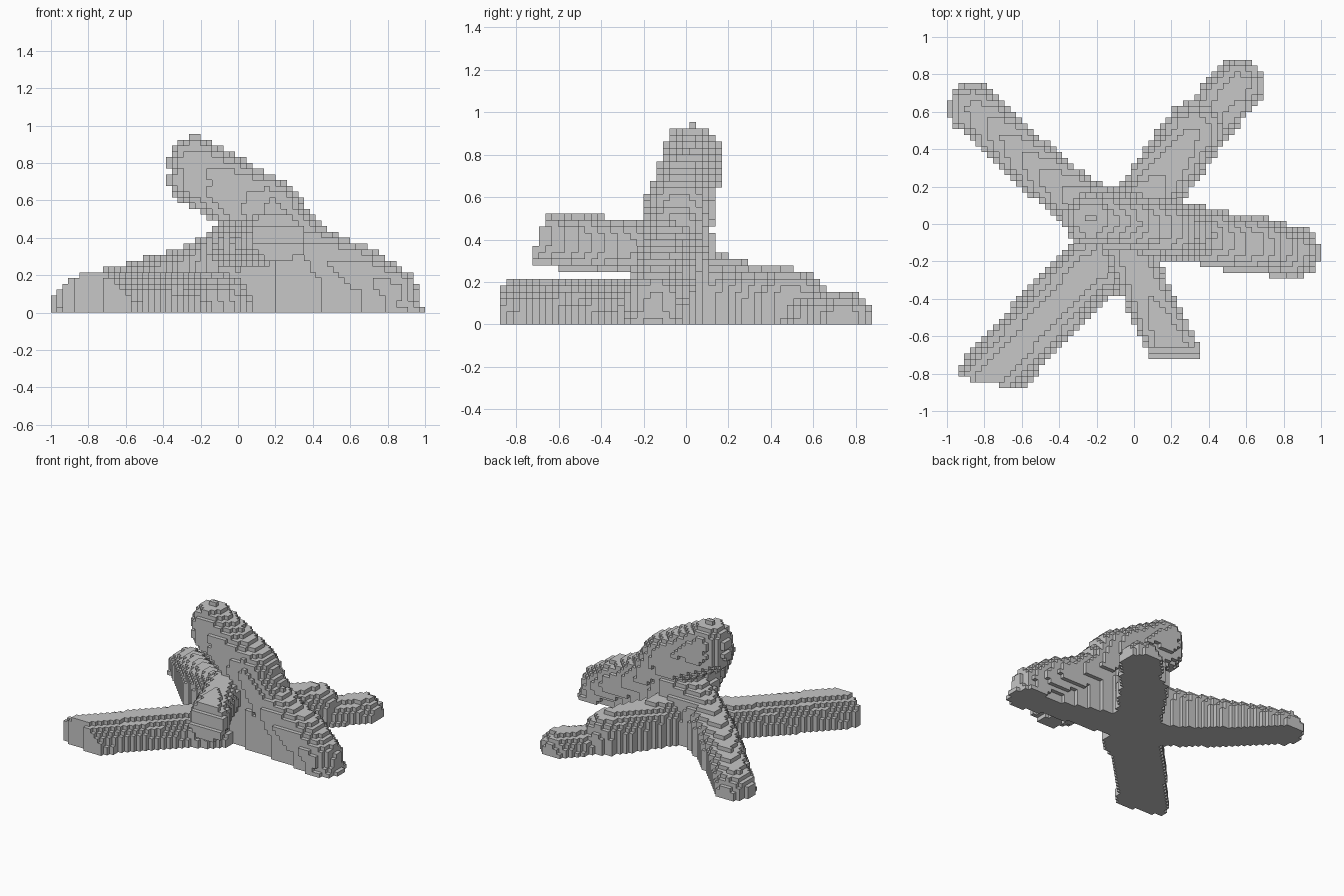
import bpy, bmesh, math
from mathutils import Vector

cube = bpy.data.objects.get("Cube")
if cube:
    bpy.data.objects.remove(cube, do_unlink=True)

S = 2 / 65                    # block size
LIMIT = (32, 28, 30)          # largest block index on each axis

grey = bpy.data.materials.new("stone_grey")
grey.use_nodes = True
COLOUR = (0.57, 0.57, 0.57, 1)
grey.diffuse_color = COLOUR
grey.node_tree.nodes["Principled BSDF"].inputs["Base Color"].default_value = COLOUR


def centre(c):
    return Vector((c[0] * S, c[1] * S, (c[2] + 0.5) * S))


def fill_segment(p, q, grounded, keep):
    """Blocks inside a tapered round limb; grounded limbs reach the floor."""
    a, b = Vector(p[:3]), Vector(q[:3])
    axis = b - a
    flat = Vector((axis.x, axis.y, 0)) if grounded else axis
    length2 = max(flat.length_squared, 1e-9)
    r = max(p[3], q[3])
    lo = [math.floor((min(a[i], b[i]) - r) / S) - 1 for i in range(3)]
    hi = [math.ceil((max(a[i], b[i]) + r) / S) + 1 for i in range(3)]
    lo[2] = 0 if grounded else max(lo[2], 0)
    found = set()
    for i in range(max(lo[0], -LIMIT[0]), min(hi[0], LIMIT[0]) + 1):
        for j in range(max(lo[1], -LIMIT[1]), min(hi[1], LIMIT[1]) + 1):
            for k in range(lo[2], min(hi[2], LIMIT[2]) + 1):
                c = centre((i, j, k))
                t = min(1, max(0, (c - a).dot(flat) / length2))
                d = c - (a + axis * t)
                if grounded and d.z < 0:
                    d.z = 0
                if d.length <= p[3] + (q[3] - p[3]) * t and keep(c):
                    found.add((i, j, k))
    return found


def limb(points, grounded=True, keep=lambda c: True):
    cells = set()
    for p, q in zip(points, points[1:]):
        cells |= fill_segment(p, q, grounded, keep)
    return cells


# Limb paths: x, y, z, radius
parts = {
    "leaning_log": limb([(-.235, .025, .80, .14), (.1, -.005, .605, .155),
                         (.18, -.03, .56, .16), (.32, -.05, .37, .15), (.48, -.09, .27, .155),
                         (.64, -.11, .21, .155), (.82, -.15, .11, .14)], False),
    "leaning_log_belly": limb([(-.24, .025, .71, .135), (.1, -.01, .53, .155)], False),
    "leaning_log_base": limb([(.15, -.03, .33, .15), (.34, -.07, .22, .13), (.75, -.17, .08, .09)])
    | limb([(.84, -.15, .08, .135), (.86, -.15, -.02, .14)]),
    "core": limb([(-.03, 0, .28, .17), (.1, -.02, .4, .15)]),
    "flat_log": limb([(-.95, -1.02, .045, .165), (-.26, -.26, .04, .175), (-.12, -.17, .02, .2)],
                     keep=lambda c: c.y + .23 * c.x > -1.03 and c.x > -.94),
    "back_right_branch": limb([(-.86, .62, .04, .135), (-.68, .45, .10, .135),
                               (-.45, .24, .17, .135), (-.25, .09, .22, .14),
                               (-.08, 0, .31, .15)]),
    "back_left_branch": limb([(.03, .08, .18, .16), (.17, .28, .12, .165), (.32, .49, .10, .165)])
    | limb([(.3, .45, 0, .14), (.56, .74, .01, .143)]),
    "front_stub": limb([(-.03, -.12, .36, .135), (.05, -.33, .37, .13), (.25, -.75, .41, .135)],
                       False, keep=lambda c: c.y - .3 * c.z > -.82),
}

solid = set().union(*parts.values())


def build(name, cells):
    """Shell of the blocks, leaving out faces hidden between blocks."""
    bm = bmesh.new()
    verts = {}

    def vert(key):
        if key not in verts:
            verts[key] = bm.verts.new(((key[0] - .5) * S, (key[1] - .5) * S, key[2] * S))
        return verts[key]

    for cell in sorted(cells):
        for ax in range(3):
            u, v = (ax + 1) % 3, (ax + 2) % 3
            for side in (0, 1):
                near = list(cell)
                near[ax] += 2 * side - 1
                if tuple(near) in solid:
                    continue
                ring = []
                for du, dv in ((0, 0), (1, 0), (1, 1), (0, 1)):
                    key = list(cell)
                    key[ax] += side
                    key[u] += du
                    key[v] += dv
                    ring.append(vert(tuple(key)))
                bm.faces.new(ring if side else ring[::-1])
    mesh = bpy.data.meshes.new(name)
    bm.to_mesh(mesh)
    bm.free()
    mesh.materials.append(grey)
    bpy.context.collection.objects.link(bpy.data.objects.new(name, mesh))


# Each block belongs to the first limb that claims it
used = set()
for name, cells in parts.items():
    build(name, cells - used)
    used |= cells
